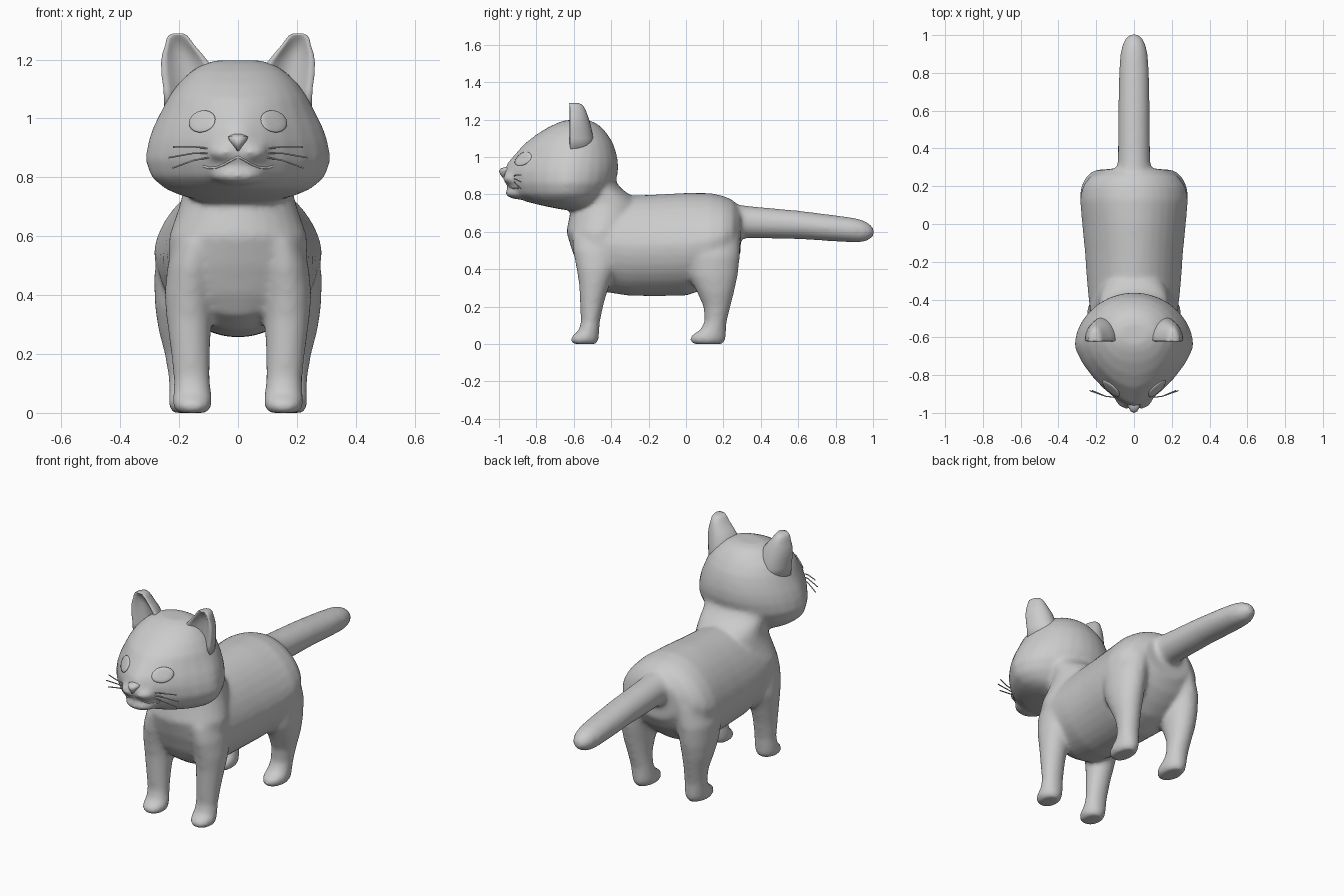
import bpy, bmesh, math
from mathutils import Matrix

if "Cube" in bpy.data.objects:
    bpy.data.objects.remove(bpy.data.objects["Cube"])

grey = bpy.data.materials.new("plain_grey")
grey.diffuse_color = (0.6, 0.6, 0.6, 1)
grey.use_nodes = True
grey.node_tree.nodes["Principled BSDF"].inputs["Base Color"].default_value = grey.diffuse_color


def sp(v, e):
    return math.copysign(abs(v) ** e, v)


def loft(bm, rings):
    """Skin a list of point rings and cap both ends."""
    vs = [[bm.verts.new(p) for p in r] for r in rings]
    n = len(vs[0])
    for a, b in zip(vs, vs[1:]):
        for i in range(n):
            bm.faces.new((a[i], a[(i + 1) % n], b[(i + 1) % n], b[i]))
    bm.faces.new(vs[0])
    bm.faces.new(vs[-1])


def ring_z(z, x, w, front, back, p=2.0, n=28):
    """Level section, half width w, from y=front to y=back; p shapes the front."""
    yc = front + (back - front) * (0.55 if p < 2 else 0.5)
    pts = []
    for i in range(n):
        t = 2 * math.pi * i / n
        c, s = math.cos(t), math.sin(t)
        e = 2 / p if s < 0 else 1
        pts.append((x + w * sp(c, e), yc + (back - yc if s > 0 else yc - front) * sp(s, e), z))
    return pts


def ring_y(y, zc, w, h, narrow=0.0, n=32):
    """Upright oval section; narrow slims its upper half."""
    pts = []
    for i in range(n):
        t = 2 * math.pi * i / n
        s = math.sin(t)
        pts.append((w * math.cos(t) * (1 - narrow * max(0, s)), y, zc + h * s))
    return pts


def finish(bm, name):
    bmesh.ops.recalc_face_normals(bm, faces=bm.faces)
    me = bpy.data.meshes.new(name)
    bm.to_mesh(me)
    bm.free()
    me.materials.append(grey)
    for f in me.polygons:
        f.use_smooth = True
    ob = bpy.data.objects.new(name, me)
    bpy.context.collection.objects.link(ob)
    return ob


def ball(bm, loc, size, rot=Matrix.Identity(4)):
    m = Matrix.Translation(loc) @ rot @ Matrix.Diagonal((*size, 1))
    bmesh.ops.create_uvsphere(bm, u_segments=20, v_segments=12, radius=1, matrix=m)


bm = bmesh.new()

# torso: y, centre z, half width, half height
loft(bm, [ring_y(*s, .15) for s in [
    (-.58, .56, .14, .14), (-.53, .55, .2, .22), (-.45, .54, .235, .26), (-.3, .525, .25, .268),
    (-.15, .528, .26, .272), (0, .533, .275, .275), (.13, .555, .287, .252), (.2, .575, .272, .217),
    (.25, .59, .235, .18), (.292, .605, .15, .12)]])

# chest and neck: z, x, half width, front, back
loft(bm, [ring_z(*s) for s in [
    (.33, 0, .1, -.53, -.4), (.4, 0, .2, -.57, -.38), (.5, 0, .235, -.61, -.33),
    (.6, 0, .235, -.64, -.28), (.7, 0, .2, -.62, -.24), (.75, 0, .187, -.59, -.25),
    (.79, 0, .185, -.575, -.29), (.83, 0, .187, -.57, -.345), (.9, 0, .19, -.57, -.4)]])

# head
loft(bm, [ring_z(*s) for s in [
    (.718, 0, .12, -.66, -.5, 2), (.74, 0, .2, -.77, -.46, 1.8), (.762, 0, .25, -.86, -.44, 1.6),
    (.8, 0, .295, -.935, -.41, 1.4), (.86, 0, .316, -.965, -.378, 1.4), (.92, 0, .306, -.975, -.363, 1.4),
    (.97, 0, .289, -.955, -.363, 1.45), (1.02, 0, .264, -.91, -.372, 1.6),
    (1.07, 0, .238, -.865, -.388, 1.8), (1.12, 0, .203, -.8, -.418, 1.95), (1.16, 0, .16, -.735, -.452, 2),
    (1.185, 0, .12, -.68, -.488, 2), (1.197, 0, .075, -.64, -.53, 2)]])

# tail
loft(bm, [ring_y(*s) for s in [
    (.2, .65, .1, .1), (.27, .652, .097, .095), (.33, .652, .086, .086), (.6, .637, .083, .076),
    (.8, .618, .08, .07), (.9, .608, .073, .066), (.95, .603, .062, .058), (.985, .6, .044, .04),
    (1.006, .598, .018, .018)]])

for sx in (-1, 1):
    # front leg
    loft(bm, [ring_z(z, sx * x, w, f, b) for z, x, w, f, b in [
        (.0, .155, .05, -.605, -.48), (.015, .155, .064, -.62, -.468), (.04, .155, .067, -.613, -.465),
        (.07, .155, .064, -.575, -.463), (.12, .157, .062, -.562, -.46), (.22, .162, .068, -.567, -.438),
        (.32, .166, .077, -.572, -.408), (.4, .166, .084, -.585, -.375), (.5, .155, .085, -.605, -.35),
        (.58, .135, .08, -.61, -.35), (.66, .11, .06, -.58, -.38)]])
    # hind leg
    loft(bm, [ring_z(z, sx * x, w, f, b) for z, x, w, f, b in [
        (.0, .17, .05, .035, .198), (.018, .17, .064, .02, .21), (.045, .17, .066, .026, .215),
        (.075, .172, .062, .075, .215), (.12, .175, .061, .1, .218), (.2, .183, .066, .093, .238),
        (.28, .19, .08, .057, .258), (.36, .19, .092, .015, .276), (.47, .182, .104, -.01, .289),
        (.58, .155, .1, .0, .289), (.66, .12, .08, .04, .28)]])
    # upper lip
    ball(bm, (sx * .038, -.915, .885), (.062, .066, .036), Matrix.Rotation(sx * .5, 4, 'Z'))
# chin
ball(bm, (0, -.885, .808), (.095, .083, .036))

# fuse the skin and soften the joins
cat = finish(bm, "cat_body")
rm = cat.modifiers.new("fuse", 'REMESH')
rm.mode = 'VOXEL'
rm.voxel_size = 0.0115
rm.use_smooth_shade = True
sm = cat.modifiers.new("soften", 'SMOOTH')
sm.factor = 0.5
sm.iterations = 14

# ears, cupped with a hollow front: z, centre x, half width, back depth
for sx, side in ((-1, "left"), (1, "right")):
    bm = bmesh.new()
    rings = []
    for z, x, w, d in [(1.03, .16, .09, .12), (1.1, .165, .088, .12), (1.15, .173, .087, .11),
                       (1.19, .18, .081, .1), (1.22, .19, .067, .09), (1.25, .198, .049, .079),
                       (1.27, .203, .04, .068), (1.282, .204, .031, .055), (1.288, .204, .018, .04)]:
        r = []
        for i in range(32):
            t = 2 * math.pi * i / 32
            c, s = math.cos(t), math.sin(t)
            # the front dips in behind a rounded rim
            y = d * s if s > 0 else .012 * s + .4 * d * max(0, 1 - (c / .8) ** 2) * min(1, (1.295 - z) / .05)
            r.append((sx * (x + w * c), -.615 + y, z))
        rings.append(r)
    loft(bm, rings)
    finish(bm, side + "_ear")

# find the finished face so details can sit on it
bpy.context.view_layer.update()
skin = cat.evaluated_get(bpy.context.evaluated_depsgraph_get())


def on_face(x, z, lift):
    hit, loc, _, _ = skin.ray_cast((x, -2, z), (0, 1, 0))
    return (x, (loc.y if hit else -.9) - lift, z)


# eyes: thin plates following the face
for sx, side in ((-1, "left"), (1, "right")):
    bm = bmesh.new()
    rings = []
    for k, lift in ((1.0, -.004), (1.0, .006), (.85, .009), (.5, .009), (.1, .009)):
        rings.append([on_face(sx * (.122 + k * .045 * math.cos(a)),
                              .99 + k * (.037 * math.sin(a) - .006 * math.cos(a)), lift)
                      for a in [2 * math.pi * i / 20 for i in range(20)]])
    loft(bm, rings)
    finish(bm, side + "_eye")

# nose
bm = bmesh.new()
loft(bm, [ring_z(z, 0, w, f, -.9, 2, 12) for z, w, f in [
    (.89, .006, -.982), (.908, .018, -.994), (.925, .032, -1.0), (.938, .036, -.99), (.947, .02, -.965)]])
finish(bm, "nose")


def tube(name, pts, r):
    cu = bpy.data.curves.new(name, 'CURVE')
    cu.dimensions = '3D'
    cu.bevel_depth = r
    cu.bevel_resolution = 1
    cu.use_fill_caps = True
    s = cu.splines.new('POLY')
    s.points.add(len(pts) - 1)
    for p, q in zip(s.points, pts):
        p.co = (*q, 1)
    cu.materials.append(grey)
    bpy.context.collection.objects.link(bpy.data.objects.new(name, cu))


# mouth line
half = [(.118, .838), (.1, .832), (.075, .833), (.05, .842), (.025, .857)]
path = [(-x, z) for x, z in half] + [(0, .87)] + half[::-1]
tube("mouth", [on_face(x, z, 0) for x, z in path], .004)

# whiskers
for sx, side in ((-1, "left"), (1, "right")):
    for k, (z0, z1, z2, x2) in enumerate([(.895, .904, .903, .22), (.882, .882, .867, .235),
                                          (.87, .858, .832, .222)]):
        tube(f"{side}_whisker_{k + 1}",
             [(sx * .08, -.92, z0), (sx * .15, -.912, z1), (sx * x2, -.882, z2)], .003)
